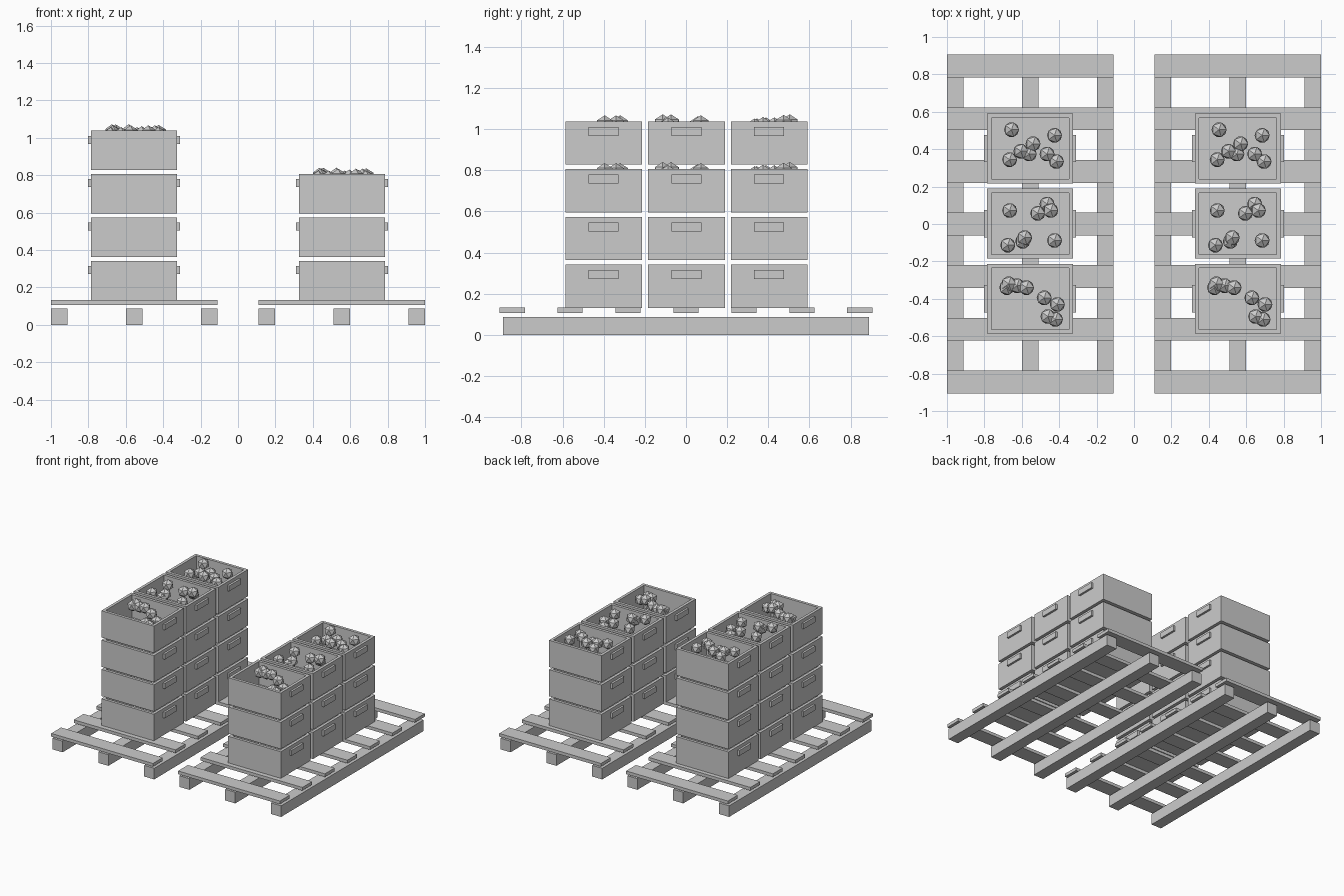
import bpy, bmesh
from mathutils import Matrix, Vector

if "Cube" in bpy.data.objects:
    bpy.data.objects.remove(bpy.data.objects["Cube"])

PALLET_X = 0.555
CRATE = (0.46, 0.373, 0.211)
WALL, FLOOR = 0.032, 0.03
BASE_Z, PITCH = 0.131, 0.232
ROWS = (-0.40, 0.002, 0.404)


def mesh_from(name, bm):
    mesh = bpy.data.meshes.new(name)
    bmesh.ops.recalc_face_normals(bm, faces=bm.faces)
    bm.to_mesh(mesh)
    bm.free()
    return mesh


def place(name, mesh, loc):
    ob = bpy.data.objects.new(name, mesh)
    ob.location = loc
    bpy.context.collection.objects.link(ob)
    return ob


def add_box(bm, size, centre):
    mat = Matrix.Translation(centre) @ Matrix.Diagonal((*size, 1))
    return bmesh.ops.create_cube(bm, size=1, matrix=mat)


def box_mesh(name, size):
    bm = bmesh.new()
    add_box(bm, size, (0, 0, 0))
    return mesh_from(name, bm)


def crate_mesh():
    # open box: inset the top face, then push it down to the floor
    bm = bmesh.new()
    w, d, h = CRATE
    add_box(bm, CRATE, (0, 0, h / 2))
    top = max(bm.faces, key=lambda f: f.calc_center_median().z)
    bmesh.ops.inset_region(bm, faces=[top], thickness=WALL)
    inner = bmesh.ops.extrude_discrete_faces(bm, faces=[top])["faces"][0]
    bmesh.ops.translate(bm, verts=inner.verts, vec=Vector((0, 0, FLOOR - h)))
    return mesh_from("crate", bm)


def fruit_mesh():
    # 20-sided low-poly ball
    bm = bmesh.new()
    bmesh.ops.create_icosphere(bm, subdivisions=1, radius=0.045)
    return mesh_from("fruit", bm)


runner = box_mesh("pallet_runner", (0.088, 1.78, 0.088))
slat = box_mesh("pallet_slat", (0.89, 0.122, 0.025))
handle = box_mesh("crate_handle", (0.025, 0.146, 0.043))
crate = crate_mesh()
fruit = fruit_mesh()

# fruit positions in each row's top crate (x, y from crate centre, z from crate base)
FRUIT = (
    ((-.125, .06, .185), (-.115, .08, .195), (-.07, .07, .185), (-.02, .06, .195),
     (.075, .005, .195), (.145, -.03, .165), (.095, -.095, .165), (.135, -.11, .16)),
    ((-.11, .07, .195), (.09, .105, .165), (.04, .055, .19), (.11, .07, .195),
     (-.03, -.075, .20), (-.04, -.095, .18), (-.12, -.115, .20), (.13, -.09, .185)),
    ((-.10, .10, .20), (.13, .07, .197), (.015, .025, .185), (-.05, -.015, .185),
     (-.005, -.03, .175), (-.11, -.06, .18), (.09, -.03, .187), (.14, -.07, .18)),
)

for side, px, levels in (("left", -PALLET_X, 4), ("right", PALLET_X, 3)):
    # pallet
    for i in (-1, 0, 1):
        place(f"{side}_pallet_runner", runner, (px + i * 0.401, 0, 0.044))
    for i in range(-3, 4):
        place(f"{side}_pallet_slat", slat, (px, i * 0.2815, 0.1195))
    # crate stacks
    for y, balls in zip(ROWS, FRUIT):
        for level in range(levels):
            z = BASE_Z + level * PITCH
            place(f"{side}_crate", crate, (px, y, z))
            for s in (-1, 1):
                x = px + s * (CRATE[0] / 2 + 0.0035)
                place(f"{side}_crate_handle", handle, (x, y, z + 0.162))
        # fruit in the top crate
        for bx, by, bz in balls:
            place(f"{side}_fruit", fruit, (px + bx, y + by, z + bz))
